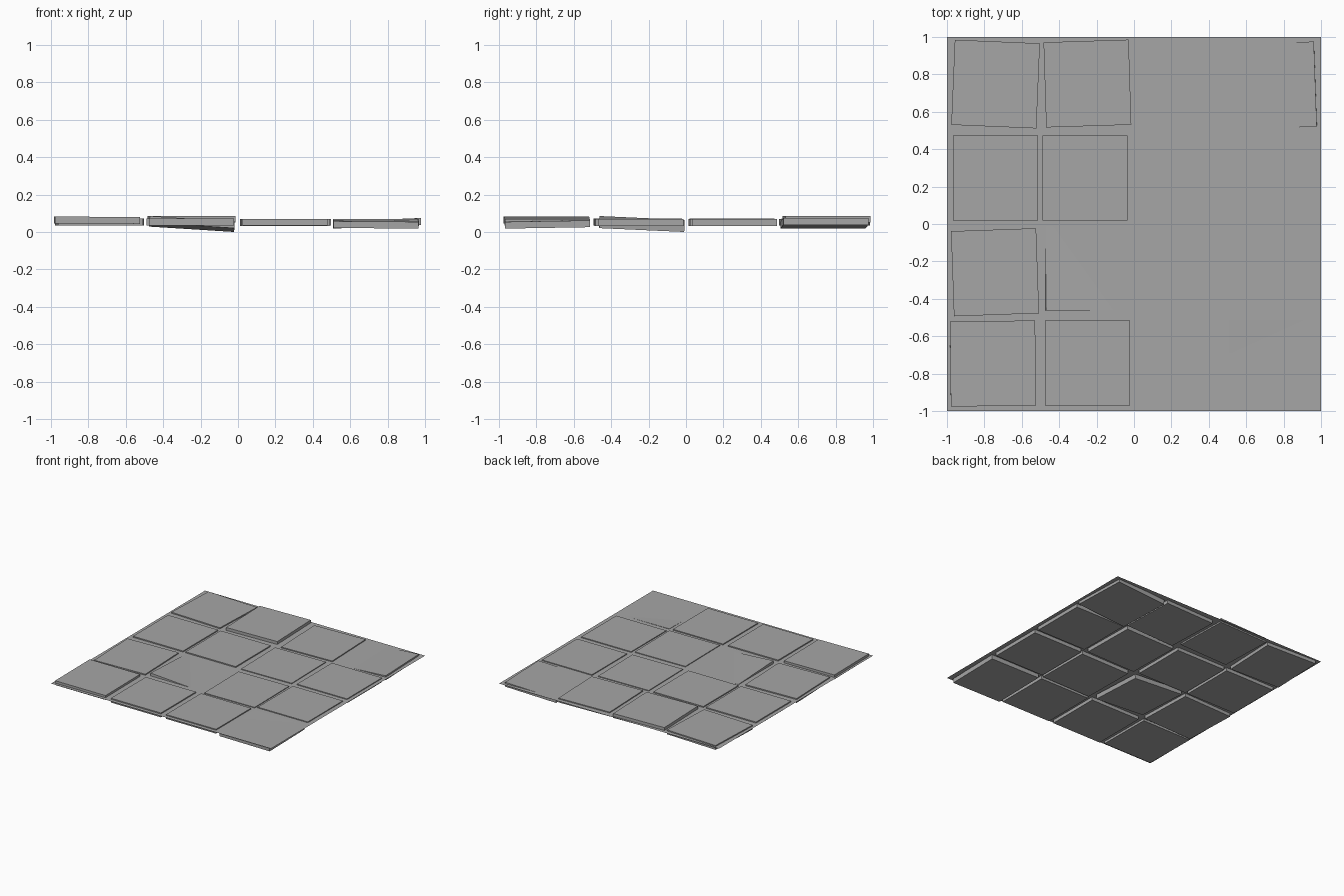
import bpy, math

if "Cube" in bpy.data.objects:
    bpy.data.objects.remove(bpy.data.objects["Cube"])

PLANE_Z = 0.062    # height of the thin mortar sheet
SIZE, THICK = 0.455, 0.036

stone = bpy.data.materials.new("stone grey")
stone.diffuse_color = (0.38, 0.38, 0.38, 1)
stone.use_nodes = True
stone.node_tree.nodes["Principled BSDF"].inputs["Base Color"].default_value = stone.diffuse_color

# Mortar sheet between the slabs
bpy.ops.mesh.primitive_plane_add(size=2, location=(0, 0, PLANE_Z))
sheet = bpy.context.object
sheet.name = "mortar_sheet"
sheet.data.materials.append(stone)


def slab(name, x, y, top, turn=0, slope_x=0, slope_y=0):
    """Square slab: centre, height of its top, turn in degrees, rise along x and y."""
    bpy.ops.mesh.primitive_cube_add(size=1, location=(x, y, top - THICK / 2))
    ob = bpy.context.object
    ob.name = name
    ob.scale = (SIZE, SIZE, THICK)
    ob.rotation_euler = (math.atan(slope_y), -math.atan(slope_x), math.radians(turn))
    ob.data.materials.append(stone)


# Loosely laid slabs, front row to back row, left to right
rows = [
    [(-.754, -.746, .081, .6, -.006), (-.249, -.743, .071), (.251, -.741, .070),
     (.738, -.740, .0595, 0, -.0076, .0167)],
    [(-.743, -.258, .071, 2), (-.246, -.236, .0605, 0, -.063, -.045),
     (.260, -.259, .068, .7), (.735, -.241, .069)],
    [(-.740, .246, .071), (-.262, .246, .071), (.241, .246, .068, 1), (.741, .259, .069)],
    [(-.740, .748, .071, -2.4), (-.249, .751, .086, 1.8), (.262, .733, .070, 2),
     (.743, .740, .0643, 2, .043)],
]
for r, row in enumerate(rows, 1):
    for c, params in enumerate(row, 1):
        slab(f"slab_row{r}_col{c}", *params)
